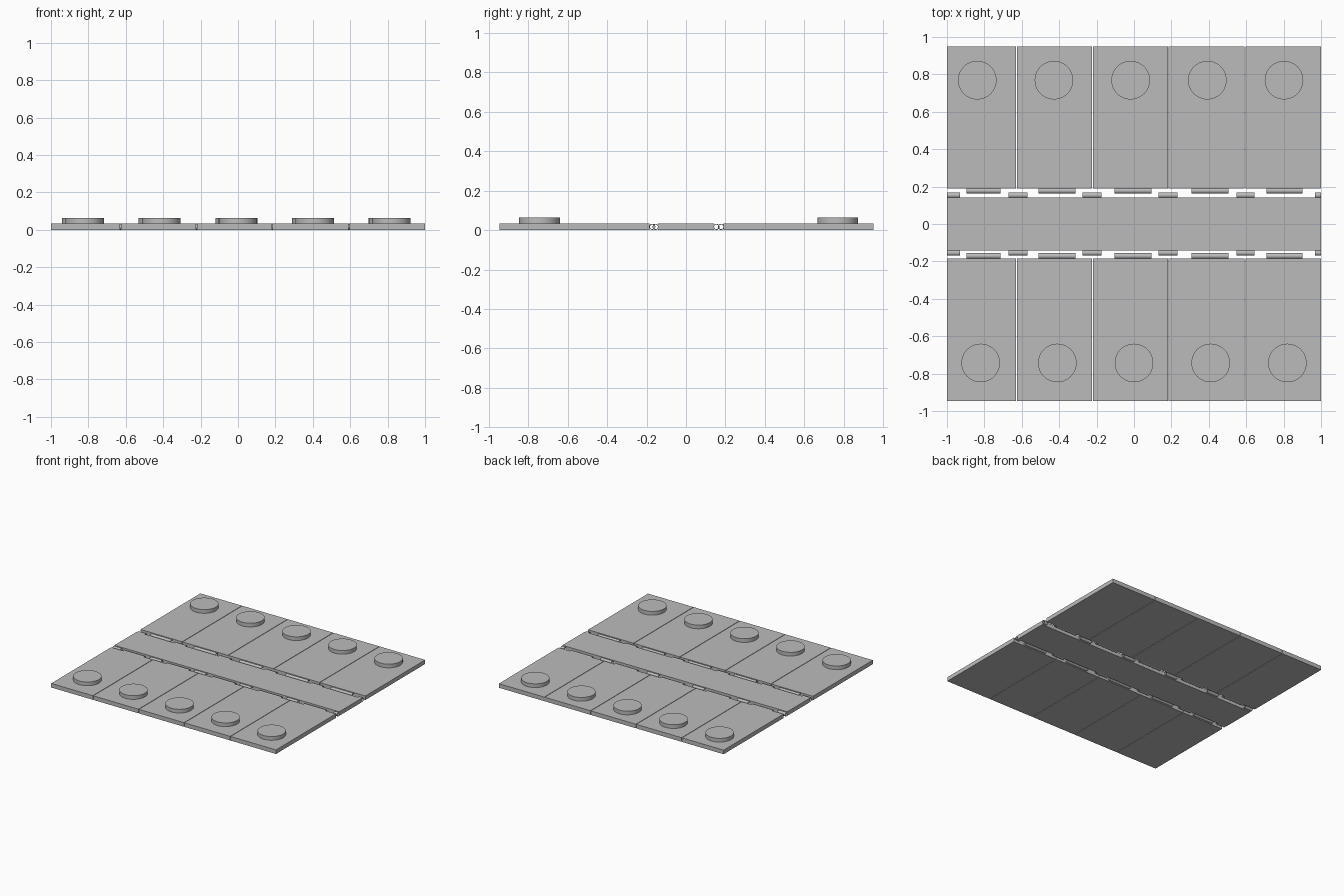
import bpy, bmesh, math
from mathutils import Matrix, Vector

cube = bpy.data.objects.get("Cube")
if cube:
    bpy.data.objects.remove(cube)

grey = bpy.data.materials.new("plain_grey")
grey.use_nodes = True
GREY = (0.5, 0.5, 0.5, 1)
grey.diffuse_color = GREY
grey.node_tree.nodes["Principled BSDF"].inputs["Base Color"].default_value = GREY

THICK = 0.033          # plate thickness
MID = THICK / 2
STUD_TOP = 0.063
STUD_R = 0.103
KNUCKLE_R, HOLE_R = 0.0155, 0.0115


def finish(name, bm, smooth=False):
    bmesh.ops.recalc_face_normals(bm, faces=bm.faces)
    mesh = bpy.data.meshes.new(name)
    bm.to_mesh(mesh)
    bm.free()
    mesh.materials.append(grey)
    obj = bpy.data.objects.new(name, mesh)
    bpy.context.collection.objects.link(obj)
    if smooth:
        bpy.ops.object.select_all(action="DESELECT")
        obj.select_set(True)
        bpy.context.view_layer.objects.active = obj
        bpy.ops.object.shade_smooth_by_angle(angle=math.radians(35))
    return obj


def add_box(bm, x0, x1, y0, y1):
    centre = Vector(((x0 + x1) / 2, (y0 + y1) / 2, MID))
    size = Vector((x1 - x0, y1 - y0, THICK, 1))
    bmesh.ops.create_cube(bm, size=1, matrix=Matrix.Translation(centre) @ Matrix.Diagonal(size))


def add_tube(bm, x0, x1, y, n=24):
    """Hollow hinge knuckle lying along x."""
    def ring(x, r):
        angles = [math.tau * i / n for i in range(n)]
        return [bm.verts.new((x, y + r * math.cos(a), MID + r * math.sin(a))) for a in angles]
    rings = [ring(x0, KNUCKLE_R), ring(x1, KNUCKLE_R), ring(x1, HOLE_R), ring(x0, HOLE_R)]
    for a, b in zip(rings, rings[1:] + rings[:1]):
        for i in range(n):
            j = (i + 1) % n
            bm.faces.new((a[i], a[j], b[j], b[i]))


# Centre spine plate
bm = bmesh.new()
add_box(bm, -1, 1, -0.142, 0.142)
finish("spine_plate", bm)

# Knuckles along both edges of the spine
spine_spans = [(-1, -0.93), (-0.67, -0.57), (-0.275, -0.173),
               (0.13, 0.232), (0.547, 0.645), (0.968, 1)]
for side, y in (("front", -0.154), ("rear", 0.154)):
    bm = bmesh.new()
    for x0, x1 in spine_spans:
        add_tube(bm, x0, x1, y)
    finish(f"spine_knuckles_{side}", bm, True)

# Hinged panels, each with a knuckle and a round stud
edges = [-1, -0.628, -0.222, 0.183, 0.594, 1]
knuckle_spans = [(-0.895, -0.714), (-0.51, -0.313), (-0.104, 0.094),
                 (0.307, 0.505), (0.708, 0.9)]
# side: inner edge, outer edge, knuckle y, first stud x, stud y
sides = {"front": (-0.184, -0.945, -0.171, -0.82, -0.743),
         "rear": (0.19, 0.95, 0.178, -0.838, 0.769)}
STUD_STEP = 0.41
for side, (inner, outer, knuckle_y, stud_x, stud_y) in sides.items():
    for i, (x0, x1) in enumerate(zip(edges, edges[1:])):
        left_gap = 0.002 if i else 0
        right_gap = 0.002 if i < 4 else 0
        bm = bmesh.new()
        add_box(bm, x0 + left_gap, x1 - right_gap, min(inner, outer), max(inner, outer))
        finish(f"{side}_panel_{i + 1}", bm)

        bm = bmesh.new()
        add_tube(bm, *knuckle_spans[i], knuckle_y)
        finish(f"{side}_panel_knuckle_{i + 1}", bm, True)

        bm = bmesh.new()
        low = THICK - 0.005
        spot = Vector((stud_x + i * STUD_STEP, stud_y, (low + STUD_TOP) / 2))
        bmesh.ops.create_cone(bm, cap_ends=True, segments=48, radius1=STUD_R, radius2=STUD_R,
                              depth=STUD_TOP - low, matrix=Matrix.Translation(spot))
        finish(f"{side}_stud_{i + 1}", bm, True)
